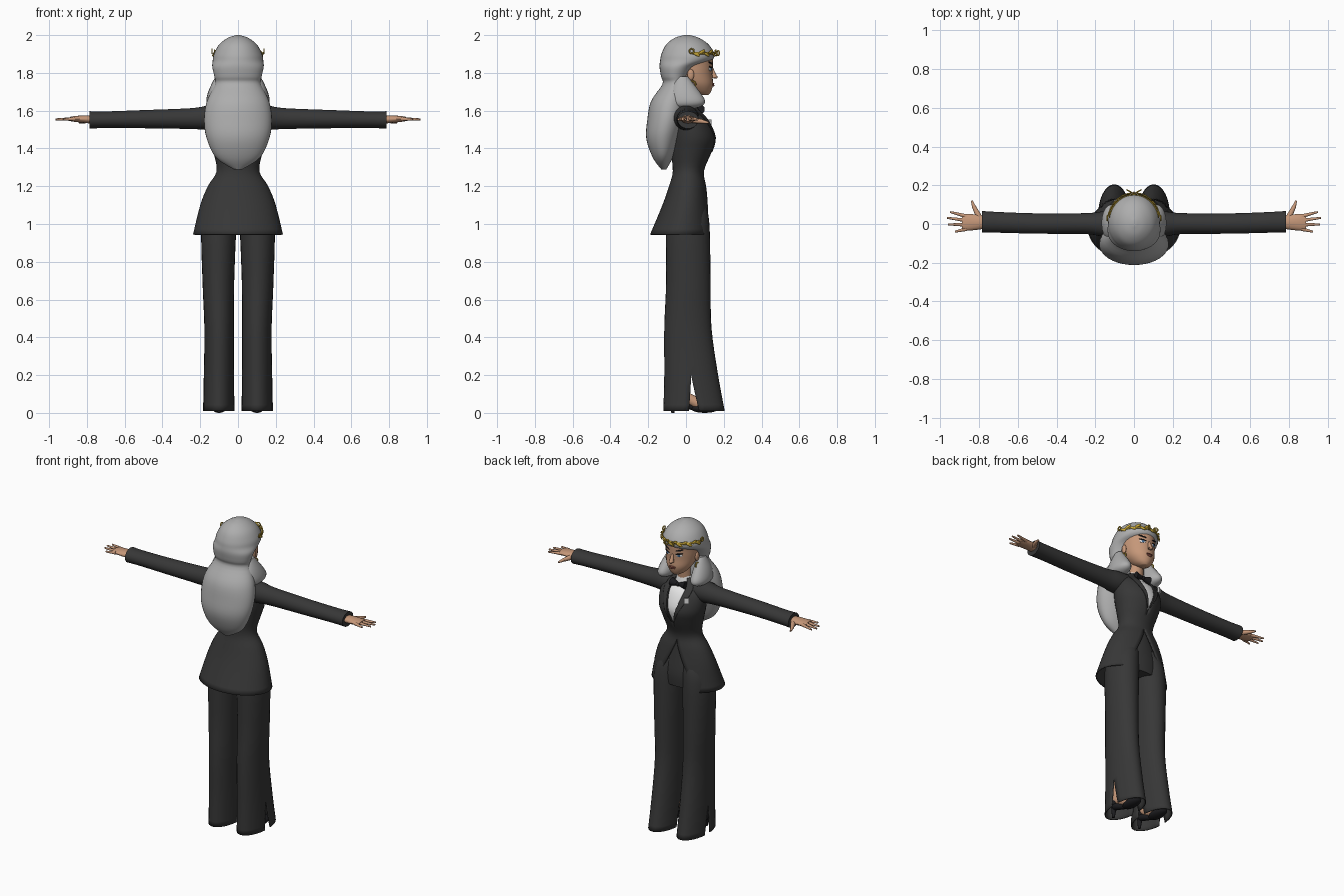
import bpy, bmesh, math
from mathutils import Vector, Matrix, Euler

cube = bpy.data.objects.get("Cube")
if cube:
    bpy.data.objects.remove(cube, do_unlink=True)


def material(name, r, g, b):
    m = bpy.data.materials.new(name)
    m.use_nodes = True
    m.diffuse_color = (r, g, b, 1)
    m.node_tree.nodes["Principled BSDF"].inputs["Base Color"].default_value = (r, g, b, 1)
    return m


SUIT = material("charcoal suit", .038, .038, .038)
HAIR = material("silver hair", .42, .42, .42)
SKIN = material("tan skin", .56, .31, .19)
GOLD = material("gold", .6, .4, .04)
WHITE = material("white cloth", .8, .8, .8)
BLACK = material("black", .012, .012, .014)
BLUE = material("eye blue", .06, .16, .32)
LIPS = material("lip colour", .34, .11, .08)


def finish(name, bm, mat, thick=0):
    """Turn a bmesh into a smooth object with sharp creases kept."""
    bmesh.ops.remove_doubles(bm, verts=bm.verts, dist=.0001)
    bmesh.ops.recalc_face_normals(bm, faces=bm.faces)
    for f in bm.faces:
        f.smooth = True
    for e in bm.edges:
        e.smooth = e.calc_face_angle(0) < .8
    me = bpy.data.meshes.new(name)
    bm.to_mesh(me)
    bm.free()
    me.materials.append(mat)
    ob = bpy.data.objects.new(name, me)
    bpy.context.collection.objects.link(ob)
    if thick:
        mod = ob.modifiers.new("thickness", 'SOLIDIFY')
        mod.thickness = thick
    return ob


def smooth_rings(rings, steps):
    """Pass a smooth curve through the ring sizes."""
    rings = [Vector(tuple(r) + (0,) * (5 - len(r))) for r in rings]
    out = []
    for i in range(len(rings) - 1):
        p, q = rings[i], rings[i + 1]
        before, after = rings[max(i - 1, 0)], rings[min(i + 2, len(rings) - 1)]
        for k in range(steps):
            t = k / steps
            out.append(.5 * (2 * p + (q - before) * t
                             + (2 * before - 5 * p + 4 * q - after) * t ** 2
                             + (3 * p - before - 3 * q + after) * t ** 3))
    return out + [rings[-1]]


def full(z):
    return [(0, math.tau)]


def loft(name, mat, rings, side=1, along_x=False, arcs=full, thick=0, steps=4, segs=28):
    """Skin oval rings (height, half width, front, back, offset); angle 0 is the front."""
    bm = bmesh.new()
    rows = []
    for z, w, front, back, cx in smooth_rings(rings, steps):
        row = []
        for a0, a1 in arcs(z):
            strip = []
            for i in range(segs + 1):
                a = a0 + (a1 - a0) * i / segs
                x = cx + w * math.sin(a)
                y = (front + back) / 2 + (front - back) / 2 * math.cos(a)
                co = (side * z, y, x) if along_x else (side * x, y, z)
                strip.append(bm.verts.new(co))
            row.append(strip)
        rows.append(row)
    for low, high in zip(rows, rows[1:]):
        for s, t in zip(low, high):
            for i in range(segs):
                bm.faces.new((s[i], s[i + 1], t[i + 1], t[i]))
    if arcs is full:
        for row in (rows[0], rows[-1]):
            bm.faces.new(row[0][:-1])
    return finish(name, bm, mat, thick)


def blob(name, mat, loc, size, rot=(0, 0, 0)):
    bm = bmesh.new()
    m = Matrix.LocRotScale(Vector(loc), Euler(rot), Vector(size))
    bmesh.ops.create_uvsphere(bm, u_segments=14, v_segments=10, radius=1, matrix=m)
    return finish(name, bm, mat)


def limb(name, mat, a, b, r1, r2):
    """Tapered rod between two points."""
    a, b = Vector(a), Vector(b)
    bm = bmesh.new()
    m = Matrix.LocRotScale((a + b) / 2, (b - a).to_track_quat('Z', 'Y'), None)
    bmesh.ops.create_cone(bm, cap_ends=True, segments=14, radius1=r1, radius2=r2,
                          depth=(b - a).length, matrix=m)
    return finish(name, bm, mat)


def plate(name, mat, loc, size, turn=0):
    bm = bmesh.new()
    m = Matrix.LocRotScale(Vector(loc), Euler((0, 0, turn)), Vector(size))
    bmesh.ops.create_cube(bm, size=1, matrix=m)
    return finish(name, bm, mat)


def hoop(name, loc, radius, rot):
    bpy.ops.mesh.primitive_torus_add(location=loc, rotation=rot, major_radius=radius,
                                     minor_radius=.004, major_segments=16, minor_segments=6)
    ob = bpy.context.object
    ob.name = name
    ob.data.materials.append(GOLD)
    bpy.ops.object.shade_smooth()


def grow(rings, d):
    return [(z, w + d, f + d, b - d) for z, w, f, b in rings]


# Jacket with a deep V neck and cutaway front, shirt and lapels
jacket = [(1.64, .07, .045, -.06), (1.6, .125, .075, -.08), (1.55, .15, .12, -.085),
          (1.46, .15, .155, -.085), (1.38, .13, .135, -.08), (1.28, .113, .095, -.07),
          (1.2, .16, .107, -.09), (1.1, .2, .122, -.125), (.945, .238, .142, -.19)]


def gap(z):
    return max(0, 1.25 - z) * 2.2 + max(0, z - 1.35) * 1.7


def lapel_arcs(z):
    g = gap(z)
    end = g + max(0, z - 1.36) * 1.5
    return [(g, end), (-g, -end)]


loft("jacket", SUIT, jacket, arcs=lambda z: [(gap(z), math.tau - gap(z))], thick=.008, segs=40)
loft("lapels", SUIT, grow(jacket[:5], .005), arcs=lapel_arcs, thick=.004, segs=6)
loft("shirt", WHITE, grow(jacket[:6], -.012))
loft("shirt_collar", WHITE, [(1.59, .062, .068, -.055), (1.65, .052, .055, -.05)], steps=1)
plate("pocket_square", WHITE, (-.09, .124, 1.535), (.03, .009, .035), .49)

# Bow tie
blob("bow_knot", BLACK, (0, .084, 1.605), (.012, .012, .013))
for s in (1, -1):
    limb("bow_wing", BLACK, (0, .08, 1.605), (s * .05, .075, 1.607), .008, .025)

# Trousers
loft("trouser_hips", SUIT, [(1.26, .1, .085, -.06), (1.15, .135, .1, -.08),
                            (1.03, .175, .115, -.1), (.95, .165, .11, -.095)])
leg = [(1.12, .07, .1, -.085, .07), (1.0, .092, .124, -.105, .1), (.7, .084, .13, -.105, .104),
       (.45, .078, .135, -.115, .1), (.2, .08, .17, -.115, .101), (.01, .084, .205, -.12, .102)]


def leg_arcs(z):
    q, g = math.pi / 2, max(0, .2 - z) * .9
    return [(g - q, q - g), (q + g, 3 * q - g)]


# Sleeves taper from shoulder to cuff
sleeve = [(.06, .068, .07, -.07, 1.562), (.16, .064, .065, -.065, 1.562),
          (.25, .055, .056, -.052, 1.558), (.5, .048, .055, -.05, 1.555),
          (.7, .044, .062, -.045, 1.552), (.785, .046, .067, -.045, 1.551)]
palm = [(.76, .022, .04, -.022, 1.552), (.81, .02, .048, -.03, 1.555),
        (.86, .016, .052, -.034, 1.556), (.89, .011, .046, -.03, 1.556)]
finger_tips = [(.95, .062), (.966, .032), (.96, -.002), (.925, -.04)]

for side, label in ((1, "right_"), (-1, "left_")):
    loft(label + "trouser_leg", SUIT, leg, side, arcs=leg_arcs, thick=.006, segs=14)
    loft(label + "sleeve", SUIT, sleeve, side, along_x=True)
    # Hand
    loft(label + "palm", SKIN, palm, side, along_x=True, steps=3, segs=16)
    for i, (x, y) in enumerate(finger_tips):
        root = (side * .865, .04 - i * .022, 1.556)
        limb(label + "finger", SKIN, root, (side * x, y, 1.554), .0105, .005)
    limb(label + "thumb", SKIN, (side * .8, .035, 1.55), (side * .825, .085, 1.543), .016, .011)
    limb(label + "thumb_tip", SKIN, (side * .825, .083, 1.543), (side * .838, .12, 1.537), .011, .005)
    # Foot in a heeled shoe
    x = side * .1
    limb(label + "ankle", SKIN, (x, -.03, .32), (x, -.03, .09), .04, .028)
    limb(label + "foot", SKIN, (x, -.035, .1), (x, .08, .04), .03, .03)
    blob(label + "shoe_toe", BLACK, (x, .1, .024), (.038, .075, .024))
    blob(label + "shoe_back", BLACK, (x, -.045, .085), (.032, .04, .03))
    limb(label + "shoe_arch", BLACK, (x, -.05, .07), (x, .07, .015), .026, .014)
    limb(label + "shoe_heel", BLACK, (x, -.065, .08), (x, -.07, 0), .018, .008)

# Head and neck
loft("head", SKIN, [(1.682, .022, .118, .07), (1.7, .05, .132, .02), (1.74, .08, .143, -.03),
                    (1.79, .095, .14, -.07), (1.84, .1, .142, -.09), (1.9, .1, .138, -.1),
                    (1.96, .055, .08, -.05)])
limb("neck", SKIN, (0, 0, 1.56), (0, .025, 1.75), .05, .043)
limb("nose", SKIN, (0, .138, 1.825), (0, .151, 1.775), .006, .015)
blob("nose_tip", SKIN, (0, .155, 1.778), (.011, .012, .009))
blob("upper_lip", LIPS, (0, .143, 1.742), (.024, .007, .005))
blob("lower_lip", LIPS, (0, .142, 1.733), (.019, .008, .006))
for s, label in ((1, "right_"), (-1, "left_")):
    turn = -s * .42
    blob(label + "eye_white", WHITE, (s * .041, .129, 1.82), (.02, .0045, .01), (0, 0, turn))
    blob(label + "iris", BLUE, (s * .04, .132, 1.82), (.009, .004, .0095), (0, 0, turn))
    blob(label + "lashes", BLACK, (s * .042, .131, 1.83), (.024, .0045, .004), (0, -s * .15, turn))
    blob(label + "brow", BLACK, (s * .044, .13, 1.853), (.027, .0045, .0045), (0, -s * .25, turn))
    blob(label + "ear", SKIN, (s * .098, .025, 1.79), (.01, .018, .03))
    hoop(label + "earring", (s * .106, .035, 1.74), .016, (0, math.pi / 2, 0))
    blob(label + "earring_drop", GOLD, (s * .106, .035, 1.715), (.007, .007, .012))

# Long hair falling down the back, with a lock over each shoulder
loft("hair", HAIR, [(2, .01, .02, -.01), (1.985, .055, .07, -.06), (1.95, .1, .12, -.105),
                    (1.9, .128, .15, -.13), (1.865, .134, .135, -.137), (1.83, .136, .06, -.14),
                    (1.78, .125, .02, -.132), (1.74, .122, .02, -.125), (1.65, .165, .02, -.185),
                    (1.55, .18, 0, -.205), (1.45, .165, -.03, -.21), (1.35, .115, -.07, -.175),
                    (1.288, .02, -.105, -.13)], segs=36)
for s, label in ((1, "right_"), (-1, "left_")):
    loft(label + "hair_lock", HAIR, [(1.78, .02, .01, -.05, .1), (1.71, .042, .065, -.08, .112),
                                     (1.655, .05, .1, -.09, .118), (1.625, .04, .085, -.08, .118),
                                     (1.608, .01, .03, -.02, .115)], s, segs=20)

# Leaf wreath
loft("wreath_band", GOLD, [(1.911, .131, .153, -.133), (1.899, .134, .155, -.136)],
     arcs=lambda z: [(-1.4, 1.4)], thick=.004, steps=1)
for i in range(-6, 7):
    a = i * .21
    tilt = .45 if i % 2 else -.45
    lift = .008 if i % 2 else -.006
    blob("wreath_leaf", GOLD, (.136 * math.sin(a), .011 + .149 * math.cos(a), 1.904 + lift),
         (.021, .004, .008), (0, tilt, -a))
for s in (1, -1):
    hoop("wreath_curl", (s * .025, .17, 1.905), .013, (math.pi / 2, 0, s * .5))
    hoop("wreath_side_curl", (s * .138, .03, 1.915), .012, (0, math.pi / 2, 0))
